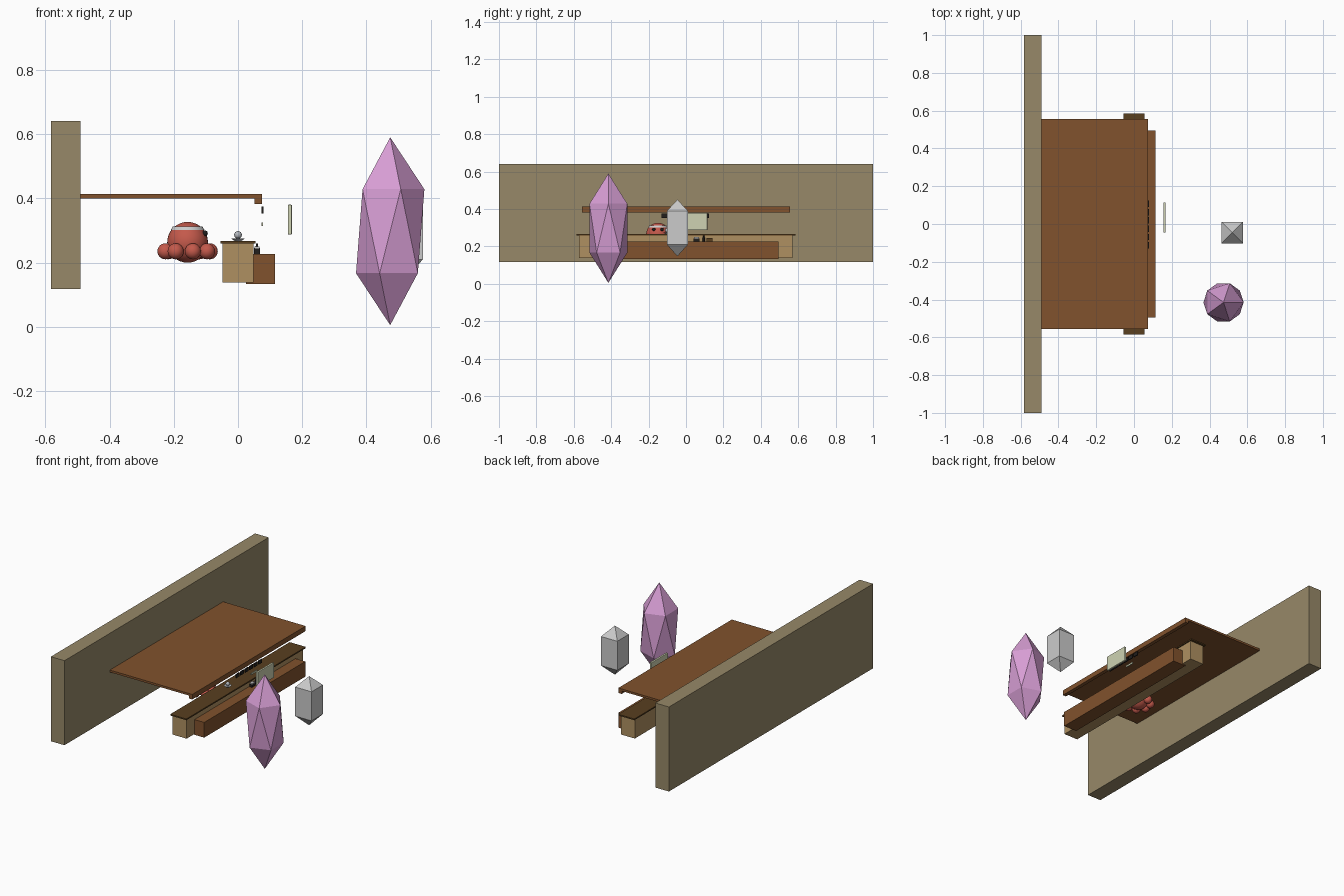
import bpy, math
from mathutils import Vector

if "Cube" in bpy.data.objects:
    bpy.data.objects.remove(bpy.data.objects["Cube"])


def material(name, r, g, b):
    m = bpy.data.materials.new(name)
    m.diffuse_color = (r, g, b, 1)
    m.use_nodes = True
    m.node_tree.nodes["Principled BSDF"].inputs["Base Color"].default_value = m.diffuse_color
    return m


STONE = material("stone", 0.31, 0.25, 0.14)
WOOD = material("wood", 0.22, 0.085, 0.026)
DARK_WOOD = material("dark wood", 0.1, 0.05, 0.014)
PALE_WOOD = material("pale wood", 0.43, 0.28, 0.12)
PINK = material("pink", 0.68, 0.34, 0.66)
RED = material("red", 0.55, 0.1, 0.07)
WHITE = material("white", 0.8, 0.8, 0.8)
BLACK = material("black", 0.015, 0.013, 0.012)
CREAM = material("cream", 0.62, 0.65, 0.45)
SILVER = material("silver", 0.45, 0.47, 0.5)


def finish(name, mat, smooth=False):
    o = bpy.context.object
    o.name = name
    if mat:
        o.data.materials.append(mat)
    if smooth:
        bpy.ops.object.shade_smooth_by_angle()
    return o


def box(name, x, y, z, mat, bevel=0):
    """Box from (min, max) pairs along each axis."""
    bpy.ops.mesh.primitive_cube_add(size=1)
    o = finish(name, mat)
    spans = (x, y, z)
    o.location = [(a + b) / 2 for a, b in spans]
    o.scale = [b - a for a, b in spans]
    bpy.ops.object.transform_apply(location=False, rotation=False, scale=True)
    if bevel:
        m = o.modifiers.new("bevel", 'BEVEL')
        m.width, m.segments = bevel, 2
    return o


def ball(name, loc, r, mat, seg=24):
    bpy.ops.mesh.primitive_uv_sphere_add(segments=seg, ring_count=seg // 2, radius=r, location=loc)
    return finish(name, mat, True)


def cone(name, loc, r1, r2, h, mat, seg=24, turn=0, smooth=True):
    bpy.ops.mesh.primitive_cone_add(vertices=seg, radius1=r1, radius2=r2, depth=h,
                                    location=loc, rotation=(0, 0, turn))
    return finish(name, mat, smooth)


# Back wall and canopy with its front lip
box("back_wall", (-0.583, -0.49), (-1, 1), (0.117, 0.641), STONE)
box("canopy", (-0.49, 0.075), (-0.555, 0.555), (0.4, 0.413), WOOD)
box("canopy_lip", (0.052, 0.075), (-0.555, 0.555), (0.382, 0.4), WOOD)

# Counter and bench
box("counter", (-0.048, 0.048), (-0.572, 0.57), (0.138, 0.26), PALE_WOOD)
box("counter_top", (-0.055, 0.055), (-0.585, 0.585), (0.259, 0.267), DARK_WOOD)
box("bench", (0.025, 0.115), (-0.495, 0.495), (0.133, 0.227), WOOD)

# Plain dark plaques below the canopy and a small pale tag
for i in range(6):
    y = -0.13 + i * 0.044
    box(f"plaque_{i + 1}", (0.073, 0.079), (y, y + 0.034), (0.352, 0.375), BLACK)
box("tag", (0.073, 0.078), (0.02, 0.08), (0.314, 0.325), CREAM)

# Hanging board
box("board", (0.155, 0.168), (-0.045, 0.114), (0.287, 0.38), CREAM, 0.003)

# Silver bell on the counter
cone("bell_base", (0, -0.1, 0.271), 0.01, 0.022, 0.008, SILVER)
cone("bell_neck", (0, -0.1, 0.277), 0.008, 0.004, 0.008, SILVER)
ball("bell_ball", (0, -0.1, 0.286), 0.012, SILVER)

# Small goods on the bench
box("goods_box", (0.05, 0.068), (0.04, 0.073), (0.227, 0.243), BLACK)
box("goods_lid", (0.051, 0.067), (0.043, 0.07), (0.243, 0.25), WHITE)
cone("bottle", (0.059, 0.095, 0.238), 0.007, 0.007, 0.022, BLACK, 12)
cone("bottle_neck", (0.059, 0.095, 0.254), 0.004, 0.003, 0.01, BLACK, 12)
box("goods_tray", (0.05, 0.068), (0.11, 0.142), (0.227, 0.245), DARK_WOOD)

# Octopus: head, ring of curled arms, headband and eyes
C = Vector((-0.157, -0.15, 0.263))
ball("octopus_head", C, 0.0635, RED, 32)
for i in range(8):
    a = math.tau * (i + 0.3) / 8
    ball(f"octopus_arm_{i + 1}", C + Vector((0.071 * math.cos(a), 0.071 * math.sin(a), -0.028)),
         0.025, RED)
cone("headband", C + Vector((0, 0, 0.044)), 0.052, 0.046, 0.01, WHITE, 32)
for s in (-1, 1):
    ball(f"octopus_eye_{'left' if s < 0 else 'right'}", C + Vector((0.054, s * 0.022, 0.028)),
         0.009, BLACK, 16)

# Pink crystal: stretched icosahedron
bpy.ops.mesh.primitive_ico_sphere_add(subdivisions=1, radius=1, location=(0.474, -0.415, 0.2975))
bpy.context.object.scale = (0.119, 0.119, 0.2925)
finish("pink_crystal", PINK)

# Grey crystal: square prism with a point at each end
G, H = (0.52, -0.046), 0.056
r = H * math.sqrt(2)
prism = cone("grey_crystal_body", (*G, 0.3), r, r, 0.18, None, 4, math.pi / 4, False)
prism.data.polygons.foreach_set("use_smooth", [False] * len(prism.data.polygons))
cone("grey_crystal_top", (*G, 0.4205), r, 0, 0.061, None, 4, math.pi / 4, False)
cone("grey_crystal_bottom", (*G, 0.1785), 0, r, 0.063, None, 4, math.pi / 4, False)
